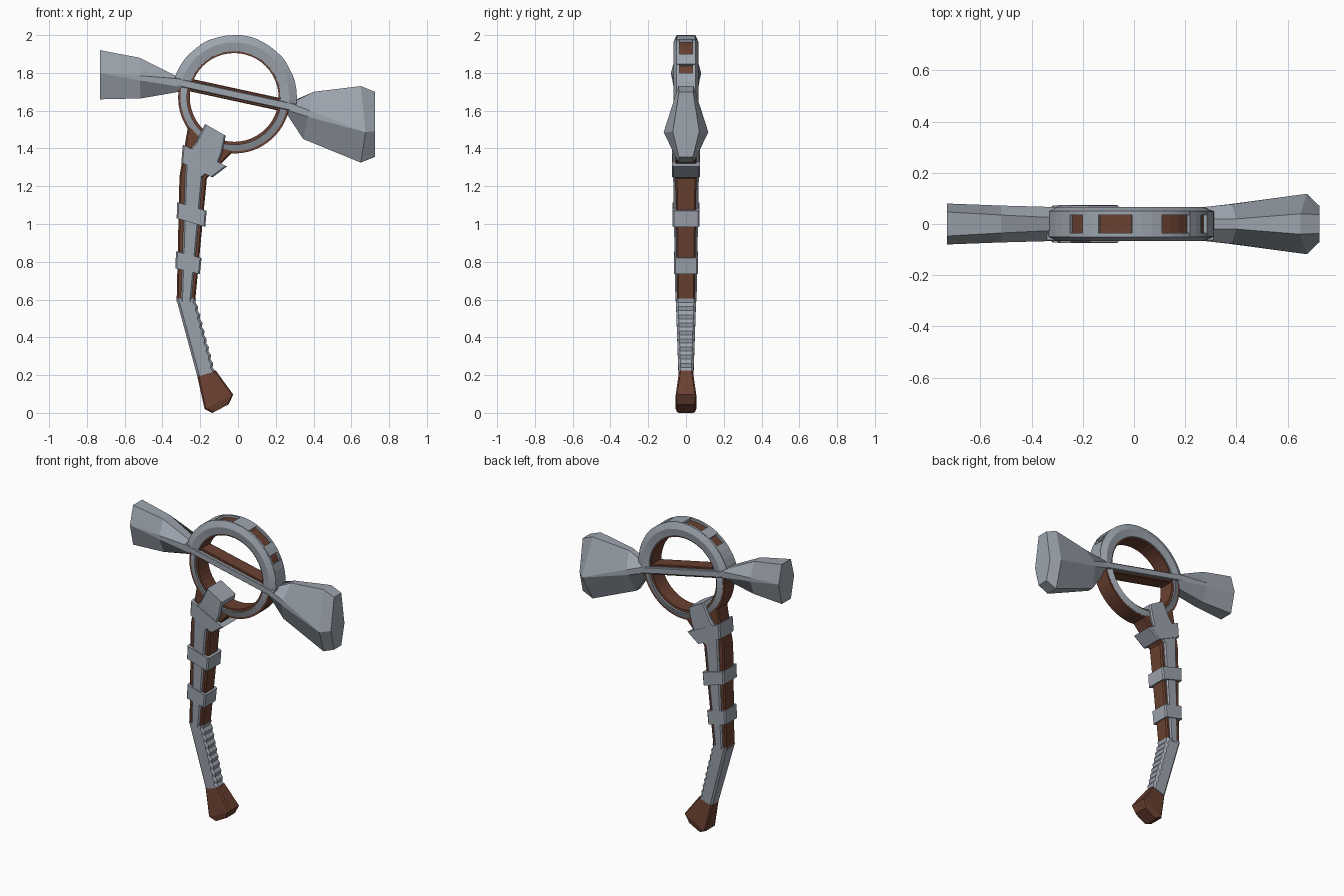
import bpy, bmesh, math

if "Cube" in bpy.data.objects:
    bpy.data.objects.remove(bpy.data.objects["Cube"])

def material(name, rgb):
    m = bpy.data.materials.new(name)
    m.diffuse_color = (*rgb, 1)
    m.use_nodes = True
    m.node_tree.nodes["Principled BSDF"].inputs["Base Color"].default_value = m.diffuse_color
    return m

STEEL = material("grey_steel", (0.335, 0.37, 0.42))
WOOD = material("brown_wood", (0.145, 0.052, 0.031))
CX, CZ = -0.02, 1.67          # ring centre

def loft(name, sections, mat, closed=False):
    """Skin a list of equal-length point loops; cap the ends unless closed."""
    bm = bmesh.new()
    loops = [[bm.verts.new(p) for p in s] for s in sections]
    n = len(loops[0])
    pairs = list(zip(loops, loops[1:])) + ([(loops[-1], loops[0])] if closed else [])
    for a, b in pairs:
        for i in range(n):
            j = (i + 1) % n
            bm.faces.new((a[i], a[j], b[j], b[i]))
    if not closed:
        bm.faces.new(loops[0])
        bm.faces.new(loops[-1])
    bmesh.ops.remove_doubles(bm, verts=bm.verts, dist=1e-4)
    bmesh.ops.recalc_face_normals(bm, faces=bm.faces)
    me = bpy.data.meshes.new(name)
    bm.to_mesh(me)
    bm.free()
    me.materials.append(mat)
    ob = bpy.data.objects.new(name, me)
    bpy.context.collection.objects.link(ob)
    return ob

def row(l, r, y, c=0.008):
    """Chamfered box section spanning front-view points l to r, half depth y."""
    dx, dz = r[0] - l[0], r[1] - l[1]
    k = c / math.hypot(dx, dz)
    li, ri = (l[0] + dx * k, l[1] + dz * k), (r[0] - dx * k, r[1] - dz * k)
    order = [(l, -y + c), (li, -y), (ri, -y), (r, -y + c), (r, y - c), (ri, y), (li, y), (l, y - c)]
    return [(p[0], q, p[1]) for p, q in order]

def sweep(name, profile, a0, a1, mat):
    """Sweep an (r, y) profile about the ring centre between angles in degrees."""
    full = a1 - a0 >= 360
    n = max(2, round((a1 - a0) / 7.5))
    secs = []
    for i in range(n if full else n + 1):
        a = math.radians(a0 + (a1 - a0) * i / n)
        secs.append([(CX + r * math.cos(a), y, CZ + r * math.sin(a)) for r, y in profile])
    return loft(name, secs, mat, full)

def rect(r0, r1, y):
    return [(r0, -y), (r1, -y), (r1, y), (r0, y)]

# Ring: wooden core, upper guard cheeks, lower face plates
sweep("ring_core", rect(0.235, 0.297, 0.052), 0, 360, WOOD)
sweep("guard_core", rect(0.28, 0.316, 0.04), -8, 164, WOOD)
for side, s in (("front", -1), ("back", 1)):
    sweep("guard_cheek_" + side,
          [(0.244, s * 0.035), (0.244, s * 0.06), (0.292, s * 0.067), (0.33, s * 0.05), (0.33, s * 0.035)],
          -9, 165, STEEL)
    sweep("lower_ring_plate_" + side,
          [(0.25, s * 0.04), (0.25, s * 0.066), (0.285, s * 0.053), (0.285, s * 0.04)],
          160, 355, STEEL)
# Cross straps over the guard
for i, (a0, a1) in enumerate([(-9, 23), (32, 44), (67, 88), (111, 123), (134, 165)]):
    sweep(f"guard_strap_{i}", rect(0.29, 0.332, 0.048), a0, a1, STEEL)

# Crossbar through the ring
def bar(name, x0, x1, half, y, mat):
    z = lambda x: 1.681 - 0.217 * x
    loft(name, [row((x, z(x) + half), (x, z(x) - half), y, 0.004) for x in (x0, x1)], mat)

bar("crossbar_core", -0.29, 0.25, 0.034, 0.047, WOOD)
bar("crossbar_plate", -0.34, 0.31, 0.021, 0.067, STEEL)

# Blades: sections of top edge, double ridge and bottom edge
def blade(name, sections):
    secs = []
    for top, m1, m2, bot, ye, ym in sections:
        pts = [(top, -ye), (m1, -ym), (m2, -ym), (bot, -ye), (bot, ye), (m2, ym), (m1, ym), (top, ye)]
        secs.append([(p[0], y, p[1]) for p, y in pts])
    loft(name, secs, STEEL)

blade("large_blade", [
    ((0.29, 1.645), (0.27, 1.642), (0.27, 1.60), (0.25, 1.595), 0.02, 0.066),
    ((0.40, 1.70), (0.38, 1.60), (0.37, 1.568), (0.345, 1.45), 0.02, 0.077),
    ((0.65, 1.73), (0.675, 1.487), (0.675, 1.485), (0.65, 1.325), 0.04, 0.118),
    ((0.725, 1.70), (0.725, 1.491), (0.725, 1.489), (0.725, 1.355), 0.037, 0.07)])
blade("small_blade", [
    ((-0.31, 1.775), (-0.30, 1.768), (-0.30, 1.725), (-0.31, 1.70), 0.025, 0.066),
    ((-0.52, 1.88), (-0.52, 1.785), (-0.52, 1.76), (-0.515, 1.665), 0.035, 0.072),
    ((-0.73, 1.92), (-0.73, 1.80), (-0.73, 1.799), (-0.73, 1.66), 0.047, 0.08)])

# Handle core and the narrower, deeper plate over it
loft("handle_core", [row((-0.325, 0.59), (-0.227, 0.59), 0.047),
                     row((-0.31, 1.25), (-0.165, 1.24), 0.055),
                     row((-0.265, 1.515), (-0.03, 1.38), 0.055)], WOOD)
loft("handle_plate", [row((-0.302, 0.59), (-0.247, 0.59), 0.056),
                      row((-0.28, 1.25), (-0.187, 1.25), 0.068),
                      row((-0.275, 1.37), (-0.11, 1.31), 0.071),
                      row((-0.225, 1.43), (-0.085, 1.37), 0.073),
                      row((-0.175, 1.53), (-0.065, 1.467), 0.073)], STEEL)
# Collar and bands wrapping the handle
for name, l0, r0, l1, r1, y in [
        ("collar", (-0.30, 1.325), (-0.135, 1.247), (-0.292, 1.42), (-0.058, 1.305), 0.075),
        ("upper_band", (-0.325, 1.03), (-0.173, 0.985), (-0.322, 1.115), (-0.166, 1.07), 0.072),
        ("lower_band", (-0.332, 0.765), (-0.202, 0.735), (-0.328, 0.855), (-0.193, 0.82), 0.064)]:
    loft(name, [row(l0, r0, y), row(l1, r1, y)], STEEL)

# Grip with rippled front edge
N = 18
grip = []
for i in range(N + 1):
    t = i / N
    dip = 0.009 * (i % 2)
    grip.append(row((-0.327 + 0.112 * t, 0.605 - 0.413 * t),
                    (-0.222 + 0.102 * t - dip, 0.605 - 0.385 * t), 0.054 - 0.014 * t, 0.012))
loft("grip", grip, STEEL)

# Flared pommel
loft("pommel", [row((-0.217, 0.20), (-0.118, 0.225), 0.036),
                row((-0.177, 0.02), (-0.025, 0.097), 0.055),
                row((-0.135, 0.0), (-0.05, 0.045), 0.047)], WOOD)
